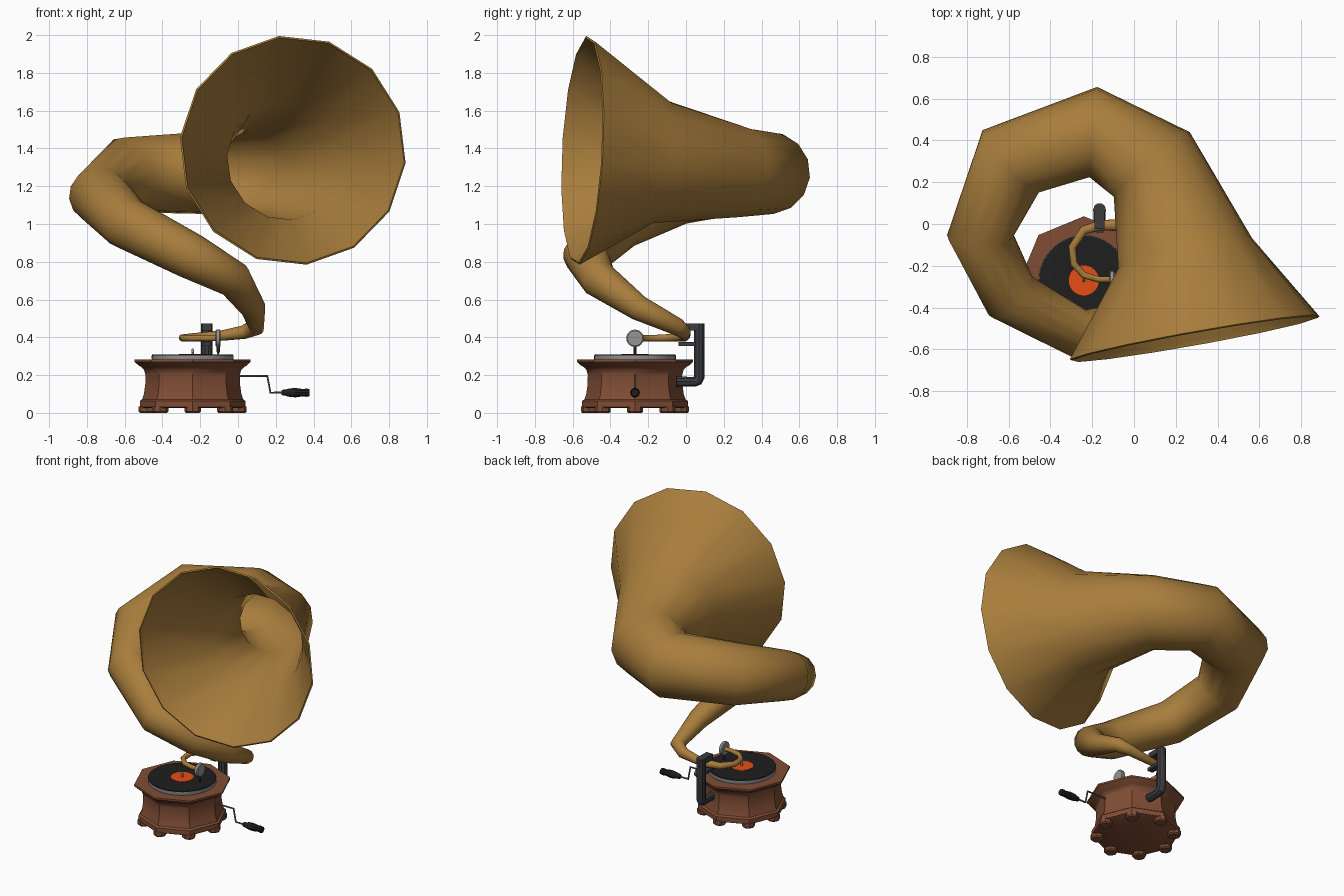
import bpy, bmesh, math
from mathutils import Vector as V

if "Cube" in bpy.data.objects:
    bpy.data.objects.remove(bpy.data.objects["Cube"])

CX, CY = -0.24, -0.27          # turntable axis


def mat(name, r, g, b):
    m = bpy.data.materials.new(name)
    m.diffuse_color = (r, g, b, 1)
    m.use_nodes = True
    m.node_tree.nodes["Principled BSDF"].inputs["Base Color"].default_value = m.diffuse_color
    return m


BRASS = mat("brass", 0.39, 0.205, 0.045)
WOOD = mat("red wood", 0.22, 0.075, 0.036)
BLACK = mat("black", 0.013, 0.013, 0.014)
ORANGE = mat("orange label", 0.80, 0.075, 0.008)
SILVER = mat("silver", 0.30, 0.30, 0.30)
IRON = mat("dark iron", 0.045, 0.045, 0.05)
STEEL = mat("steel rod", 0.14, 0.14, 0.14)


def finish(bm, name, material, angle=35):
    bmesh.ops.recalc_face_normals(bm, faces=bm.faces)
    me = bpy.data.meshes.new(name)
    bm.to_mesh(me)
    bm.free()
    ob = bpy.data.objects.new(name, me)
    bpy.context.collection.objects.link(ob)
    me.materials.append(material)
    bpy.ops.object.select_all(action='DESELECT')
    bpy.context.view_layer.objects.active = ob
    ob.select_set(True)
    bpy.ops.object.shade_smooth_by_angle(angle=math.radians(angle))
    return ob


def skin(name, rings, material, cap=(True, True), angle=35):
    """Bridge equal-length rings of points into a skin."""
    bm = bmesh.new()
    vs = [[bm.verts.new(p) for p in r] for r in rings]
    n = len(vs[0])
    for a, b in zip(vs, vs[1:]):
        for i in range(n):
            j = (i + 1) % n
            bm.faces.new((a[i], a[j], b[j], b[i]))
    if cap[0]:
        bm.faces.new(vs[0])
    if cap[1]:
        bm.faces.new(vs[-1])
    return finish(bm, name, material, angle)


def ring(c, side, up, r, n, start=0.0):
    return [c + side * (r * math.cos(start + math.tau * i / n))
            + up * (r * math.sin(start + math.tau * i / n)) for i in range(n)]


def lathe(name, profile, material, n, origin=(CX, CY, 0), axis='Z', angle=35):
    """Profile of (radius, height) turned around an axis."""
    o = V(origin)
    a, s, u = {'Z': (V((0, 0, 1)), V((1, 0, 0)), V((0, 1, 0))),
               'X': (V((1, 0, 0)), V((0, 1, 0)), V((0, 0, 1)))}[axis]
    return skin(name, [ring(o + a * h, s, u, r, n) for r, h in profile],
                material, angle=angle)


def tube_rings(path, n, side=None, last=None, start=0.0):
    """Mitred rings along a path of (x, y, z, radius)."""
    pts = [V(p[:3]) for p in path]
    out = []
    for i, p in enumerate(pts):
        d = V((0, 0, 0))
        if i > 0:
            d += (p - pts[i - 1]).normalized()
        if i < len(pts) - 1:
            d += (pts[i + 1] - p).normalized()
        if last and i == len(pts) - 1:
            d = V(last)
        d.normalize()
        s = V(side) if side else V((0, 0, 1)).cross(d).normalized()
        out.append(ring(p, s, d.cross(s), path[i][3], n, start))
    return out


def box(name, lo, hi, material):
    x0, y0, z0 = lo
    x1, y1, z1 = hi
    return skin(name, [[V(p) for p in ((x0, y0, z), (x1, y0, z), (x1, y1, z), (x0, y1, z))]
                       for z in (z0, z1)], material)


# --- octagonal wooden case and its eight feet
lathe("case", [(0.27, 0.025), (0.28, 0.03), (0.28, 0.063), (0.267, 0.072), (0.258, 0.10),
               (0.251, 0.15), (0.25, 0.20), (0.257, 0.228), (0.272, 0.243), (0.285, 0.25),
               (0.307, 0.27), (0.307, 0.282)], WOOD, 8)
for k in range(8):
    a = k * math.pi / 4
    lathe("foot_%d" % (k + 1), [(0.036, 0), (0.043, 0.008), (0.043, 0.035)], WOOD, 8,
          (CX + 0.243 * math.cos(a), CY + 0.243 * math.sin(a), 0))

# --- platter, record, label, spindle
lathe("platter", [(0.215, 0.28), (0.217, 0.285), (0.217, 0.304)], SILVER, 40)
lathe("record", [(0.214, 0.303), (0.214, 0.309)], BLACK, 40)
lathe("record_label", [(0.072, 0.308), (0.072, 0.311)], ORANGE, 32)
lathe("spindle", [(0.007, 0.30), (0.007, 0.335), (0.003, 0.341)], SILVER, 10)

# --- winding crank
crank = [(0.0, CY, 0.195, 0.006), (0.155, CY, 0.195, 0.006),
         (0.172, CY, 0.107, 0.006), (0.25, CY, 0.107, 0.006)]
skin("crank_rod", tube_rings(crank, 8, side=(0, 1, 0)), STEEL)
lathe("crank_handle", [(0.012, 0.23), (0.017, 0.24), (0.017, 0.25), (0.024, 0.275), (0.026, 0.305),
                       (0.02, 0.345), (0.023, 0.36), (0.02, 0.378)],
      BLACK, 10, (0, CY, 0.107), 'X')

# --- iron bracket at the back holding the arm
bx = -0.165
bracket = [(bx, -0.05, 0.165, 0.028), (bx, 0.045, 0.165, 0.028), (bx, 0.062, 0.172, 0.03),
           (bx, 0.07, 0.19, 0.03), (bx, 0.07, 0.472, 0.03)]
skin("bracket_post", tube_rings(bracket, 10, side=(1, 0, 0)), IRON)
box("bracket_upper_prong", (bx - 0.025, -0.025, 0.435), (bx + 0.025, 0.08, 0.472), IRON)
box("bracket_lower_prong", (bx - 0.02, -0.04, 0.353), (bx + 0.02, 0.06, 0.374), IRON)

# --- sound box and needle
lathe("sound_box", [(0.04, -0.013), (0.046, -0.008), (0.046, 0.008), (0.04, 0.013)],
      SILVER, 24, (-0.105, CY, 0.395), 'X')
lathe("needle", [(0.002, 0.309), (0.009, 0.325), (0.009, 0.36)], IRON, 8, (-0.105, CY, 0))

# --- curled arm growing into the spiral horn
horn = [(-0.11, -0.265, 0.395, 0.014), (-0.17, -0.265, 0.395, 0.015), (-0.24, -0.245, 0.395, 0.016),
        (-0.288, -0.19, 0.395, 0.017), (-0.295, -0.11, 0.397, 0.019), (-0.24, -0.03, 0.40, 0.022),
        (-0.165, -0.007, 0.404, 0.025), (-0.08, -0.005, 0.41, 0.028), (0.03, -0.01, 0.427, 0.036),
        (0.095, -0.045, 0.455, 0.047), (0.08, -0.25, 0.555, 0.067), (-0.02, -0.46, 0.705, 0.098),
        (-0.25, -0.53, 0.83, 0.122), (-0.59, -0.345, 1.005, 0.14), (-0.735, -0.055, 1.15, 0.16),
        (-0.59, 0.30, 1.26, 0.202), (-0.195, 0.44, 1.27, 0.218), (0.085, 0.285, 1.275, 0.24),
        (0.245, -0.14, 1.33, 0.33), (0.29, -0.545, 1.39, 0.61)]
START = math.radians(96.5)
NORMAL = V((0.175, -0.98, 0.05)).normalized()
outer = tube_rings(horn, 14, last=NORMAL, start=START)
inner = tube_rings([p[:3] + (p[3] - 0.018,) for p in horn], 14, last=NORMAL, start=START)
mouth_inner = [p - NORMAL * 0.02 for p in inner[-1]]
lip = [(a + b) / 2 + NORMAL * 0.006 for a, b in zip(outer[-1], inner[-1])]
rings = outer + [lip, mouth_inner] + inner[-2:-7:-1]
skin("horn", rings, BRASS, cap=(True, True), angle=80)
